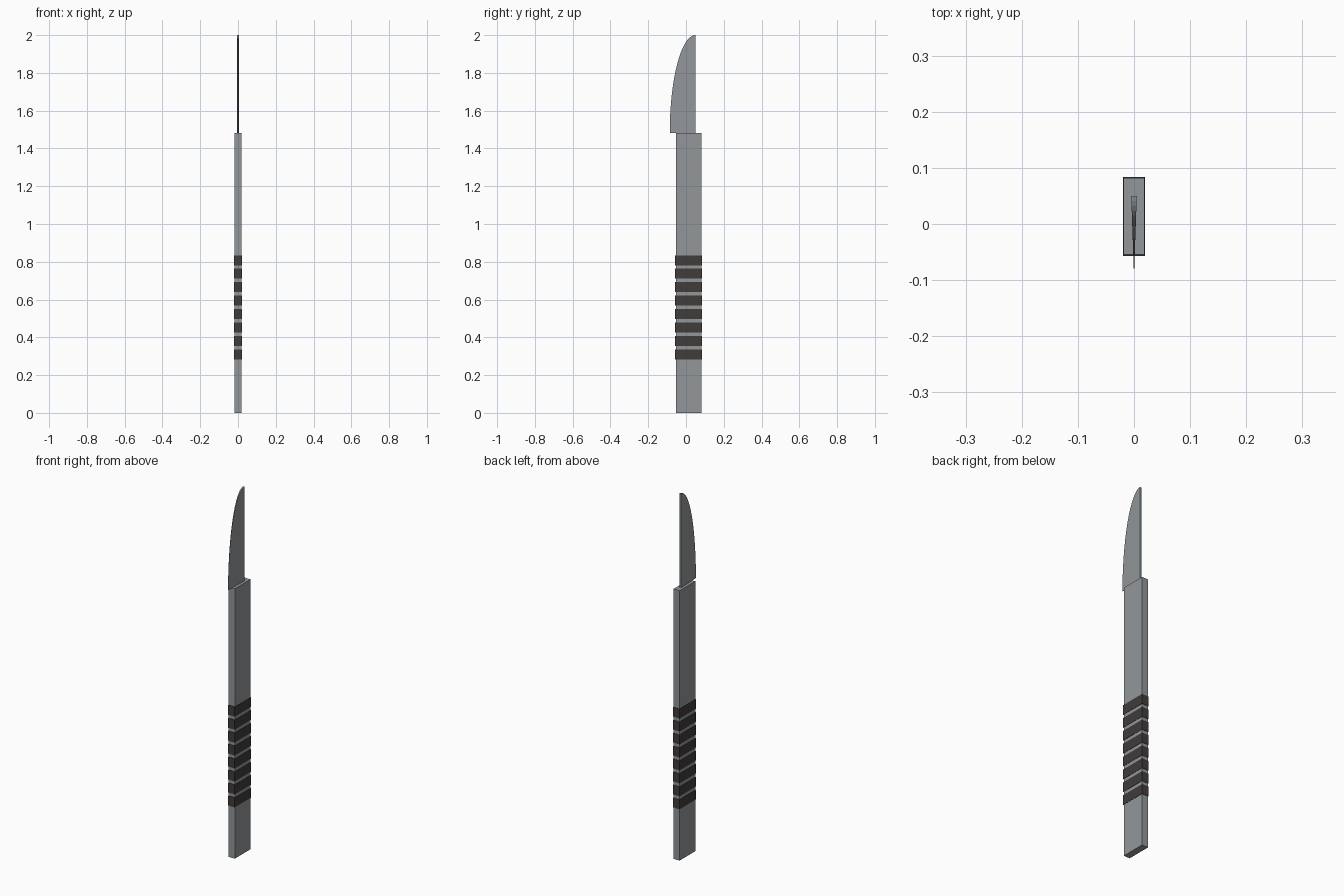
import bpy, bmesh, math

if "Cube" in bpy.data.objects:
    bpy.data.objects.remove(bpy.data.objects["Cube"])

def material(name, color):
    m = bpy.data.materials.new(name)
    m.diffuse_color = (*color, 1)
    m.use_nodes = True
    m.node_tree.nodes["Principled BSDF"].inputs["Base Color"].default_value = m.diffuse_color
    return m

steel = material("grey_steel", (0.29, 0.31, 0.325))
wrap = material("dark_grip", (0.052, 0.045, 0.042))

def box(name, x, y0, y1, z0, z1, mat):
    bpy.ops.mesh.primitive_cube_add(size=1, location=(0, (y0 + y1) / 2, (z0 + z1) / 2))
    ob = bpy.context.object
    ob.name = name
    ob.scale = (2 * x, y1 - y0, z1 - z0)
    bpy.ops.object.transform_apply(location=True, scale=True)
    ob.data.materials.append(mat)
    return ob

# flat bar handle
box("handle", 0.0185, -0.054, 0.082, 0, 1.483, steel)

# eight grip bands
for i in range(8):
    z = 0.283 + i * 0.0712
    box(f"grip_band_{i + 1}", 0.02, -0.057, 0.084, z, z + 0.053, wrap)

# wedge blade: straight thick spine, curved thin cutting edge
spine_y, depth, base, height, half = 0.05, 0.136, 1.483, 0.517, 0.005
bm = bmesh.new()
rows = []
N = 24
for i in range(N + 1):
    a = i / N * math.pi / 2
    z = base + height * math.sin(a)
    edge = spine_y - max(depth * math.cos(a), 0.002)
    tip = half * (1 - (spine_y - edge) / (depth + 0.001))  # thickness at the edge
    tip = max(tip, 0.0002)
    rows.append([bm.verts.new(p) for p in (
        (-half, spine_y, z), (half, spine_y, z), (tip, edge, z), (-tip, edge, z))])
for lo, hi in zip(rows, rows[1:]):
    for k in range(4):
        j = (k + 1) % 4
        bm.faces.new((lo[k], lo[j], hi[j], hi[k]))
bm.faces.new(rows[0][::-1])
bm.faces.new(rows[-1])
bmesh.ops.recalc_face_normals(bm, faces=bm.faces)
me = bpy.data.meshes.new("blade")
bm.to_mesh(me)
bm.free()
me.materials.append(steel)
bpy.context.collection.objects.link(bpy.data.objects.new("blade", me))
